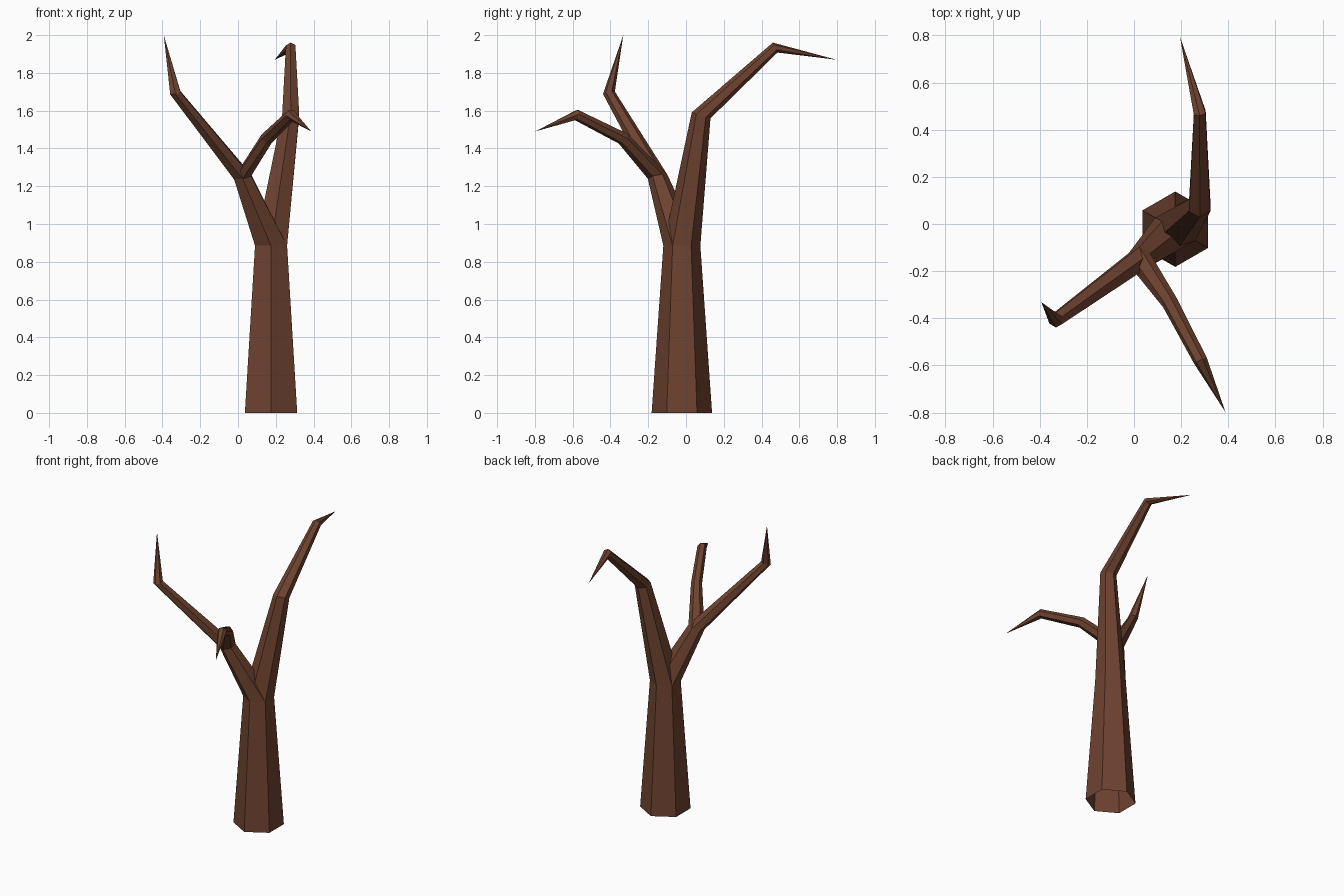
import bpy, bmesh
from mathutils import Vector, Quaternion
from math import pi

if "Cube" in bpy.data.objects:
    bpy.data.objects.remove(bpy.data.objects["Cube"])

bark = bpy.data.materials.new("brown bark")
bark.diffuse_color = (0.155, 0.055, 0.029, 1)
bark.use_nodes = True
bark.node_tree.nodes["Principled BSDF"].inputs["Base Color"].default_value = bark.diffuse_color


def limb(name, rings, tip=None, sides=6):
    """Loft hexagonal rings (centre, radius, normal) into a tube, closing on a point."""
    bm = bmesh.new()
    up, vec = Vector((0, 0, 1)), Vector((0, 1, 0))
    prev = None
    for centre, radius, normal in rings:
        n = Vector(normal).normalized()
        # carry the ring frame along the limb without twist
        vec = up.rotation_difference(n) @ vec
        up = n
        ring = [bm.verts.new(Vector(centre) + Quaternion(n, 2 * pi * i / sides) @ vec * radius)
                for i in range(sides)]
        if prev:
            for i in range(sides):
                j = (i + 1) % sides
                bm.faces.new((prev[i], prev[j], ring[j], ring[i]))
        prev = ring
    if tip:
        end = bm.verts.new(tip)
        for i in range(sides):
            bm.faces.new((prev[i], prev[(i + 1) % sides], end))
    me = bpy.data.meshes.new(name)
    bm.to_mesh(me)
    bm.free()
    me.materials.append(bark)
    ob = bpy.data.objects.new(name, me)
    bpy.context.collection.objects.link(ob)
    return ob


crown = ((0.175, -0.022, 0.885), 0.098, (0, 0, 1))
fork = ((0.024, -0.15, 1.25), 0.053, (-0.2, -0.2, 1))

# trunk, open underneath
limb("trunk", [((0.175, -0.022, 0), 0.16, (0, 0, 1)), crown])

# tall branch bending to the back
limb("tall_branch", [crown,
                     ((0.279, 0.08, 1.575), 0.052, (0.05, 0.3, 0.95)),
                     ((0.279, 0.472, 1.934), 0.029, (-0.1, 0.9, 0.42))],
     (0.195, 0.795, 1.87))

# lower branch up to the fork
limb("forked_branch", [crown, fork])

# left twig, turning upward
limb("left_twig", [fork, ((-0.332, -0.408, 1.695), 0.032, (-0.22, -0.2, 0.95))],
     (-0.393, -0.332, 2.0))

# front twig, drooping at the end
limb("front_twig", [fork,
                    ((0.152, -0.333, 1.452), 0.035, (0.45, -0.7, 0.6)),
                    ((0.282, -0.58, 1.577), 0.030, (0.42, -0.9, 0.1))],
     (0.388, -0.798, 1.49))
